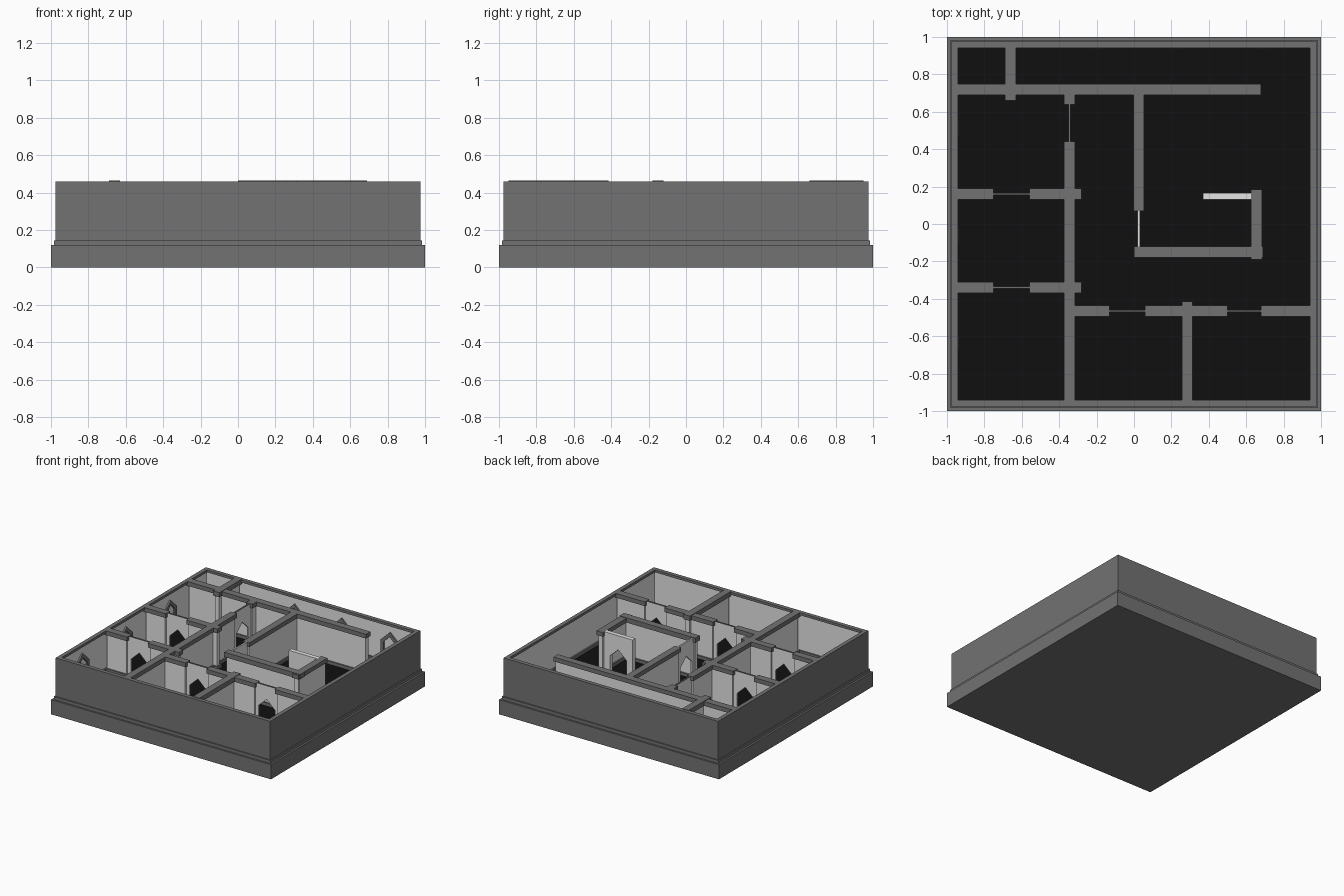
import bpy
from mathutils import Matrix, Vector

cube = bpy.data.objects.get("Cube")
if cube:
    bpy.data.objects.remove(cube, do_unlink=True)


def material(name, value):
    m = bpy.data.materials.new(name)
    m.use_nodes = True
    color = (value, value, value, 1)
    m.diffuse_color = color
    m.node_tree.nodes["Principled BSDF"].inputs["Base Color"].default_value = color
    return m


GREY = material("dark grey stone", 0.17)
WHITE = material("pale plaster", 0.78)
BLACK = material("black floor", 0.005)

FLOOR, SKIRT, CAP, TOP = 0.12, 0.15, 0.425, 0.46


def mesh_object(name, verts, faces, mat):
    mesh = bpy.data.meshes.new(name)
    mesh.from_pydata(verts, [], faces)
    mesh.materials.append(mat)
    obj = bpy.data.objects.new(name, mesh)
    bpy.context.collection.objects.link(obj)
    return obj


def box(name, x0, x1, y0, y1, z0, z1, mat):
    verts = [(x, y, z) for x in (x0, x1) for y in (y0, y1) for z in (z0, z1)]
    faces = [(0, 1, 3, 2), (4, 6, 7, 5), (0, 4, 5, 1),
             (2, 3, 7, 6), (0, 2, 6, 4), (1, 5, 7, 3)]
    return mesh_object(name, verts, faces, mat)


def run_box(name, axis, pos, a, b, half, z0, z1, mat):
    """Box running along an axis from a to b, centred on pos across it."""
    if axis == "x":
        return box(name, a, b, pos - half, pos + half, z0, z1, mat)
    return box(name, pos - half, pos + half, a, b, z0, z1, mat)


def prism(name, outline, axis, pos, half, mat):
    """Extrude an (along, z) outline across the wall thickness."""
    verts = []
    for side in (-half, half):
        for u, z in outline:
            verts.append((u, pos + side, z) if axis == "x" else (pos + side, u, z))
    n = len(outline)
    faces = [tuple(range(n)), tuple(range(2 * n - 1, n - 1, -1))]
    faces += [(i, i + n, (i + 1) % n + n, (i + 1) % n) for i in range(n)]
    if axis == "y":
        faces = [f[::-1] for f in faces]
    return mesh_object(name, verts, faces, mat)


def gable(c, half, shoulder, peak):
    return [(c - half, FLOOR), (c - half, shoulder), (c, peak),
            (c + half, shoulder), (c + half, FLOOR)]


def wall(name, axis, pos, a, b, top=TOP):
    run_box(name + "_core", axis, pos, a + 0.012, b - 0.012, 0.018, FLOOR, CAP, WHITE)
    run_box(name + "_skirting", axis, pos, a, b, 0.029, FLOOR, SKIRT, GREY)
    run_box(name + "_cap", axis, pos, a, b, 0.029, CAP, top, GREY)


def door_panel(name, axis, pos, a, b, half=0.006, strip=GREY):
    """Wall panel pierced by a gabled doorway, with a top strip."""
    c, z = (a + b) / 2, TOP - 0.006
    hole = gable(c, 0.075, 0.275, 0.345)
    outline = [(a, FLOOR), (a, z), (b, z), (b, FLOOR)] + hole[::-1]
    prism(name, outline, axis, pos, half, WHITE)
    run_box(name + "_strip", axis, pos, a, b, half, z, TOP, strip)


# Plinth, moulding and floor
box("plinth", -1, 1, -1, 1, 0, FLOOR, GREY)
box("floor", -0.95, 0.95, -0.95, 0.95, FLOOR, FLOOR + 0.004, BLACK)

# Outer walls with moulding, plaster lining, inner skirting and rim
for axis in "xy":
    for s in (-1, 1):
        side = {("x", -1): "front", ("x", 1): "back",
                ("y", -1): "right", ("y", 1): "left"}[(axis, s)]
        run_box(side + "_outer_wall", axis, s * 0.967, -0.975, 0.975, 0.008, FLOOR, TOP, GREY)
        run_box(side + "_moulding", axis, s * 0.975, -0.985, 0.985, 0.01, FLOOR, 0.145, GREY)
        run_box(side + "_lining", axis, s * 0.956, -0.96, 0.96, 0.004, FLOOR, 0.44, WHITE)
        run_box(side + "_skirting", axis, s * 0.951, -0.96, 0.96, 0.011, FLOOR, SKIRT, GREY)
        run_box(side + "_rim", axis, s * 0.953, -0.96, 0.96, 0.011, 0.44, TOP, GREY)

# Partition walls
BUMP = TOP + 0.004
partitions = [
    ("long_corridor_wall", "y", -0.345, -0.95, 0.44, TOP),
    ("corridor_stub", "y", -0.345, 0.64, 0.72, TOP),
    ("hall_wall", "y", 0.025, 0.07, 0.72, TOP),
    ("front_room_wall", "y", 0.285, -0.95, -0.415, BUMP),
    ("inner_room_end", "y", 0.655, -0.19, 0.185, TOP),
    ("back_store_wall", "y", -0.66, 0.66, 0.95, BUMP),
    ("back_passage_wall", "x", 0.72, -0.95, 0.68, TOP),
    ("inner_room_front", "x", -0.15, 0, 0.69, BUMP),
    ("front_hall_wall_right", "x", -0.465, -0.345, -0.13, TOP),
    ("front_hall_wall_middle", "x", -0.465, 0.06, 0.5, TOP),
    ("front_hall_wall_left", "x", -0.465, 0.68, 0.95, TOP),
]
for spec in partitions:
    wall(*spec)

# Side room walls, each with a doorway
for name, y in (("rear_side_room", 0.16), ("front_side_room", -0.34)):
    wall(name + "_outer_part", "x", y, -0.95, -0.75)
    wall(name + "_inner_part", "x", y, -0.56, -0.28)
    door_panel(name + "_doorway", "x", y, -0.76, -0.55)

# Remaining doorways
door_panel("front_doorway_right", "x", -0.465, -0.14, 0.07)
door_panel("front_doorway_left", "x", -0.465, 0.49, 0.69)
door_panel("corridor_doorway", "y", -0.345, 0.43, 0.65)
door_panel("hall_doorway", "y", 0.025, -0.14, 0.08, strip=WHITE)
door_panel("inner_room_doorway", "x", 0.148, 0.37, 0.63, half=0.018, strip=WHITE)


# Gabled frames on the plaster of the back and right walls
def arch_frame(name, axis, pos, c):
    outer = gable(c, 0.08, 0.315, 0.39)
    inner = gable(c, 0.055, 0.3, 0.355)
    prism(name, outer + inner[::-1], axis, pos, 0.008, GREY)


for i, x in enumerate((-0.15, 0.28, 0.72)):
    arch_frame(f"back_arch_frame_{i + 1}", "x", 0.947, x)
for i, y in enumerate((0.47, -0.1, -0.67)):
    arch_frame(f"right_arch_frame_{i + 1}", "y", -0.947, y)
